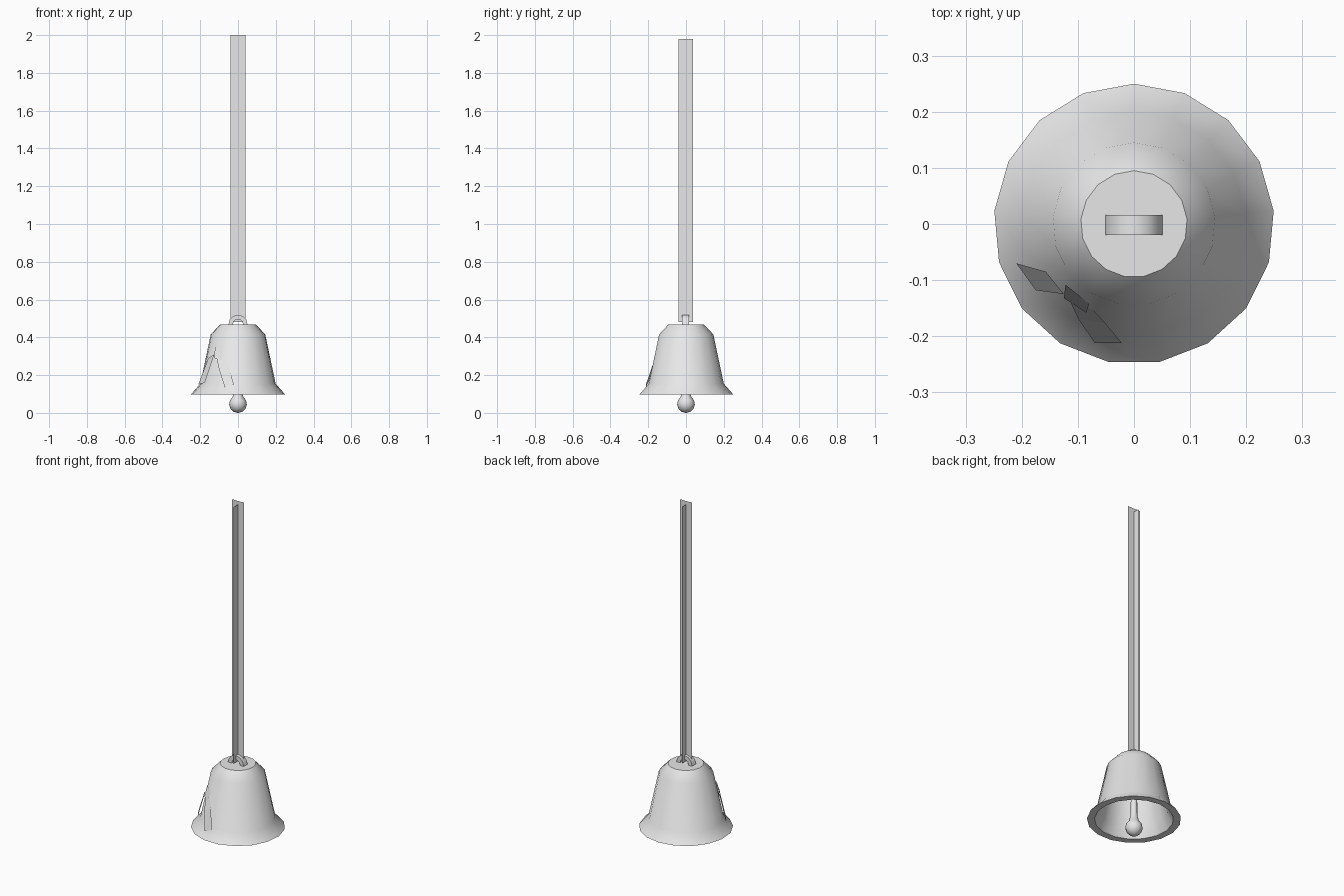
import bpy
import math
from math import sin, cos, pi

cube = bpy.data.objects.get("Cube")
if cube:
    bpy.data.objects.remove(cube, do_unlink=True)

grey = bpy.data.materials.new("plain grey")
grey.use_nodes = True
tone = (0.8, 0.8, 0.8, 1)
grey.diffuse_color = tone
grey.node_tree.nodes["Principled BSDF"].inputs["Base Color"].default_value = tone


def make(name, verts, faces, smooth=None):
    mesh = bpy.data.meshes.new(name)
    mesh.from_pydata(verts, [], faces)
    mesh.materials.append(grey)
    ob = bpy.data.objects.new(name, mesh)
    bpy.context.collection.objects.link(ob)
    if smooth:
        bpy.ops.object.select_all(action='DESELECT')
        ob.select_set(True)
        bpy.context.view_layer.objects.active = ob
        bpy.ops.object.shade_smooth_by_angle(angle=math.radians(smooth))
    return ob


def lathe(name, profile, sides, smooth):
    """Turn (radius, height) points round z, capping both ends."""
    verts = [(r * sin(2 * pi * i / sides), r * cos(2 * pi * i / sides), z)
             for r, z in profile for i in range(sides)]
    faces = []
    for k in range(len(profile) - 1):
        for i in range(sides):
            j = (i + 1) % sides
            faces.append((k * sides + j, k * sides + i,
                          (k + 1) * sides + i, (k + 1) * sides + j))
    last = (len(profile) - 1) * sides
    faces.append(tuple(range(sides)))
    faces.append(tuple(last + i for i in reversed(range(sides))))
    return make(name, verts, faces, smooth)


# Hollow bell: inside ceiling, inner wall, lip, flare, wall, shoulder, crown
lathe("bell", [(0.08, 0.44), (0.13, 0.405), (0.18, 0.155), (0.21, 0.098),
               (0.25, 0.098), (0.2, 0.155), (0.145, 0.415), (0.095, 0.468)],
      17, 36)

# Clapper: round ball drawn up into a slim stem
ball = [(0.047 * sin(a), 0.047 - 0.047 * cos(a))
        for a in (0.05, 0.5, 1.0, 1.5, 2.0, 2.5)]
lathe("clapper", ball + [(0.018, 0.12), (0.016, 0.44)], 12, 50)

# Hanging loop: square-sectioned arch on the crown
verts, faces = [], []
steps = 6
for i in range(steps + 1):
    a = pi * i / steps
    for r, y in ((0.051, -0.02), (0.051, 0.016), (0.028, 0.016), (0.028, -0.02)):
        verts.append((r * cos(a), y, 0.466 + r * sin(a) * 1.05))
for i in range(steps):
    for k in range(4):
        m = (k + 1) % 4
        faces.append((i * 4 + k, i * 4 + m, i * 4 + 4 + m, i * 4 + 4 + k))
make("hanging_loop", verts, faces, 40)

# Cord: two crossed flat strips
make("cord_wide", [(-0.04, 0, 0.48), (0.04, 0, 0.48), (0.04, 0, 2), (-0.04, 0, 2)],
     [(0, 1, 2, 3)])
make("cord_deep", [(0, -0.04, 0.48), (0, 0.036, 0.48), (0, 0.036, 1.98), (0, -0.04, 1.98)],
     [(0, 1, 2, 3)])

# Ribbon: two tails and a knot lying against the wall
make("ribbon_tail_right", [(-0.21, -0.07, 0.15), (-0.175, -0.118, 0.16),
                           (-0.125, -0.125, 0.31), (-0.157, -0.085, 0.29)],
     [(0, 1, 2, 3)])
make("ribbon_tail_left", [(-0.07, -0.212, 0.135), (-0.022, -0.212, 0.15),
                          (-0.05, -0.178, 0.25), (-0.085, -0.14, 0.31),
                          (-0.118, -0.128, 0.31), (-0.1, -0.168, 0.23)],
     [(0, 1, 2, 5), (5, 2, 3, 4)])
make("ribbon_knot", [(-0.125, -0.132, 0.29), (-0.085, -0.158, 0.28),
                     (-0.08, -0.142, 0.33), (-0.122, -0.108, 0.35)],
     [(0, 1, 2, 3)])
